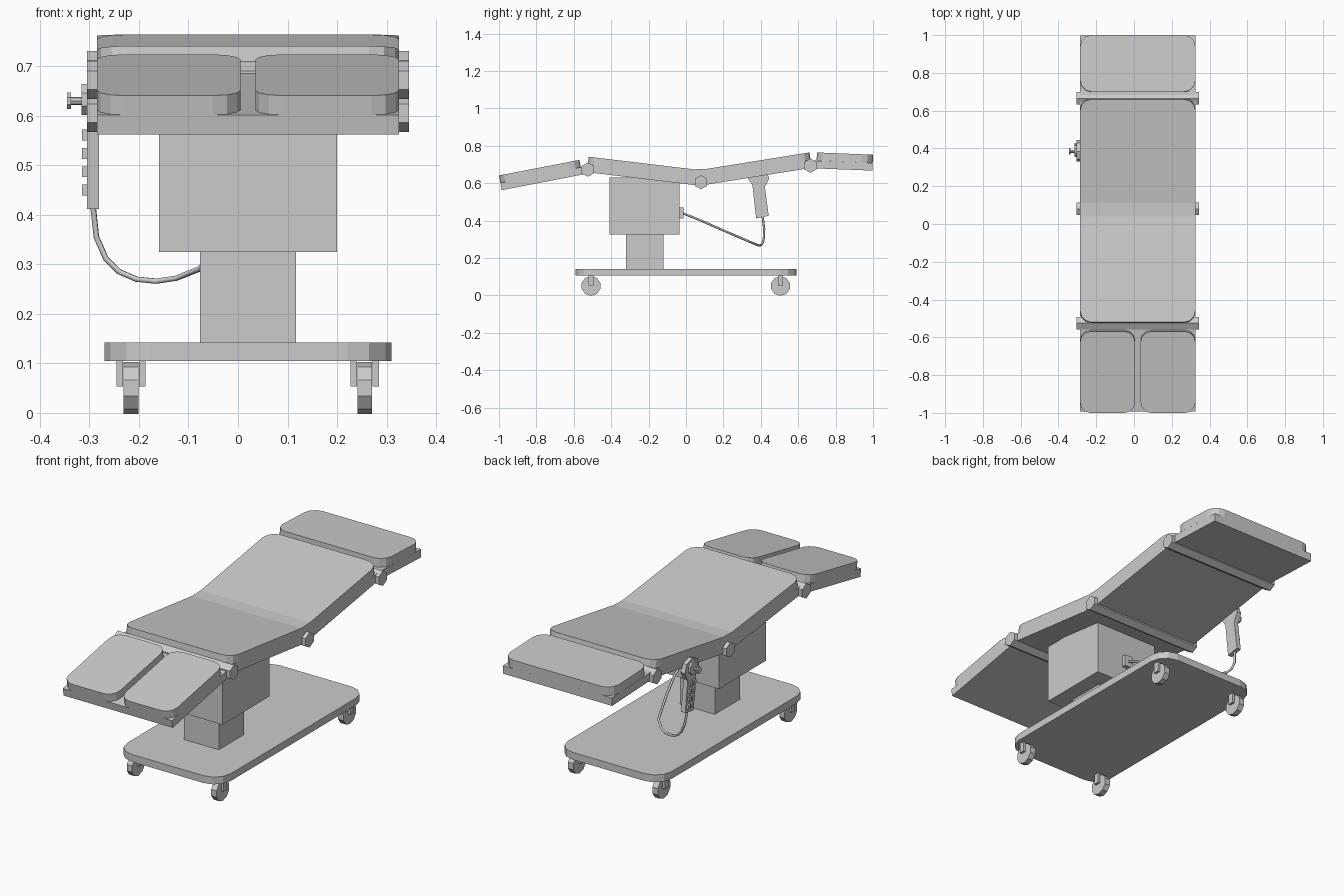
import bpy, bmesh, math
from mathutils import Vector

if "Cube" in bpy.data.objects:
    bpy.data.objects.remove(bpy.data.objects["Cube"], do_unlink=True)

GREY = (0.6, 0.6, 0.6, 1)
mat = bpy.data.materials.new("plain grey")
mat.use_nodes = True
mat.diffuse_color = GREY
mat.node_tree.nodes["Principled BSDF"].inputs["Base Color"].default_value = GREY

CX = 0.02      # centre line of the table
HALF = 0.305   # half width of the table top


def finish(name, bm):
    bmesh.ops.recalc_face_normals(bm, faces=bm.faces)
    mesh = bpy.data.meshes.new(name)
    bm.to_mesh(mesh)
    bm.free()
    obj = bpy.data.objects.new(name, mesh)
    bpy.context.collection.objects.link(obj)
    mesh.materials.append(mat)
    return obj


def prism(name, ring, offset):
    """Extrude a closed outline along an offset vector."""
    bm = bmesh.new()
    face = bm.faces.new([bm.verts.new(p) for p in ring])
    ext = bmesh.ops.extrude_face_region(bm, geom=[face])
    moved = [v for v in ext["geom"] if isinstance(v, bmesh.types.BMVert)]
    bmesh.ops.translate(bm, verts=moved, vec=offset)
    return finish(name, bm)


def box(name, x0, x1, y0, y1, z0, z1):
    ring = [(x0, y0, z0), (x1, y0, z0), (x1, y1, z0), (x0, y1, z0)]
    return prism(name, ring, (0, 0, z1 - z0))


def rod(name, x0, x1, y, z, r, sides, turn=0.0):
    """Polygonal rod lying along x."""
    angles = [turn + math.tau * i / sides for i in range(sides)]
    ring = [(x0, y + r * math.cos(a), z + r * math.sin(a)) for a in angles]
    return prism(name, ring, (x1 - x0, 0, 0))


def slab(name, cx, half, line, d0, d1, radius=0.0):
    """Loft a plate below a (y, z) line, with corners rounded in plan."""
    pts = [Vector(p) for p in line]
    segs = [(b - a).normalized() for a, b in zip(pts, pts[1:])]
    dirs = [(segs[max(i - 1, 0)] + segs[min(i, len(segs) - 1)]).normalized()
            for i in range(len(pts))]
    stations = [(p, d, half) for p, d in zip(pts, dirs)]
    if radius:
        arc = [i * math.pi / 6 for i in range(4)]
        steps = [(radius * (1 - math.sin(a)), half - radius * (1 - math.cos(a))) for a in arc]
        steps.reverse()
        first = [(pts[0] + dirs[0] * s, dirs[0], w) for s, w in steps]
        last = [(pts[-1] - dirs[-1] * s, dirs[-1], w) for s, w in reversed(steps)]
        stations = first + stations[1:-1] + last
    bm = bmesh.new()
    rings = []
    for p, d, w in stations:
        down = Vector((d.y, -d.x))
        a, b = p + down * d0, p + down * d1
        rings.append([bm.verts.new((cx + x, q.x, q.y))
                      for x, q in ((-w, a), (w, a), (w, b), (-w, b))])
    for r, s in zip(rings, rings[1:]):
        for i in range(4):
            j = (i + 1) % 4
            bm.faces.new((r[i], r[j], s[j], s[i]))
    bm.faces.new(rings[0])
    bm.faces.new(rings[-1])
    return finish(name, bm)


# Wheeled base and lifting column
slab("base_plate", CX, 0.29, [(-0.59, 0.142), (0.59, 0.142)], 0, 0.037, 0.09)
box("lower_column", -0.077, 0.117, -0.32, -0.12, 0.14, 0.34)
box("upper_column", -0.16, 0.2, -0.41, -0.035, 0.325, 0.63)

for side, x in (("right", -0.216), ("left", 0.256)):
    for end, y in (("front", -0.508), ("rear", 0.505)):
        tag = f"{end}_{side}"
        rod(f"caster_wheel_{tag}", x - 0.015, x + 0.015, y, 0.05, 0.0525, 10, math.pi / 10)
        for s in (-1, 1):
            edges = sorted((x + s * 0.016, x + s * 0.029))
            box(f"caster_fork_{tag}", *edges, y - 0.014, y + 0.014, 0.053, 0.106)

# Folded seat and back section
body = [(-0.52, 0.741), (0.04, 0.674), (0.11, 0.676), (0.66, 0.764)]
slab("body_pad", CX, HALF, body, 0, 0.041, 0.06)
slab("body_plate", CX, HALF, body, 0.041, 0.083)

# Head section
slab("head_pad", CX, HALF, [(0.7, 0.764), (1, 0.752)], 0, 0.044, 0.06)
slab("head_plate", CX, HALF, [(0.665, 0.765), (1, 0.752)], 0.044, 0.085)

# Leg section with a split pad
slab("leg_plate", CX, HALF, [(-1, 0.641), (-0.525, 0.733)], 0.04, 0.08)
for side, x in (("right", -0.14), ("left", 0.18)):
    slab(f"leg_pad_{side}", x, 0.145, [(-1, 0.641), (-0.57, 0.724)], 0, 0.04, 0.055)

# Hexagonal hinge bars across the table
for name, y, z in (("leg", -0.525, 0.672), ("seat", 0.08, 0.605), ("head", 0.665, 0.693)):
    rod(f"{name}_hinge_bar", -0.305, 0.345, y, z, 0.038, 6, math.pi / 6)

# Hand control hanging at the side
handset = [(0.375, 0.412), (0.442, 0.425), (0.422, 0.58), (0.445, 0.625), (0.43, 0.665),
           (0.385, 0.68), (0.345, 0.665), (0.33, 0.625), (0.355, 0.59)]
prism("handset_body", [(-0.305, y, z) for y, z in handset], (0.024, 0, 0))
for row in range(4):
    for col in range(2):
        y = 0.395 + 0.026 * col - 0.006 * row
        z = 0.45 + 0.037 * row
        box("handset_button", -0.315, -0.304, y - 0.009, y + 0.009, z - 0.011, z + 0.011)
rod("knob_mount", -0.316, -0.304, 0.385, 0.633, 0.034, 8, math.pi / 8)
rod("knob_stem", -0.34, -0.314, 0.385, 0.63, 0.008, 8)
rod("knob_cap", -0.345, -0.337, 0.385, 0.63, 0.018, 8, math.pi / 8)

# Cable and its socket on the column
box("cable_socket", -0.005, 0.045, -0.037, -0.014, 0.41, 0.47)
path = [(-0.293, 0.41, 0.42), (-0.286, 0.418, 0.355), (-0.267, 0.417, 0.312), (-0.24, 0.412, 0.285),
        (-0.205, 0.404, 0.27), (-0.165, 0.392, 0.266), (-0.125, 0.375, 0.272), (-0.077, 0.33, 0.291),
        (-0.03, 0.2, 0.347), (0.005, 0.08, 0.4), (0.02, -0.02, 0.44)]
curve = bpy.data.curves.new("cable", "CURVE")
curve.dimensions = "3D"
curve.bevel_depth = 0.006
curve.bevel_resolution = 1
spline = curve.splines.new("POLY")
spline.points.add(len(path) - 1)
for point, co in zip(spline.points, path):
    point.co = (*co, 1)
curve.materials.append(mat)
bpy.context.collection.objects.link(bpy.data.objects.new("cable", curve))
